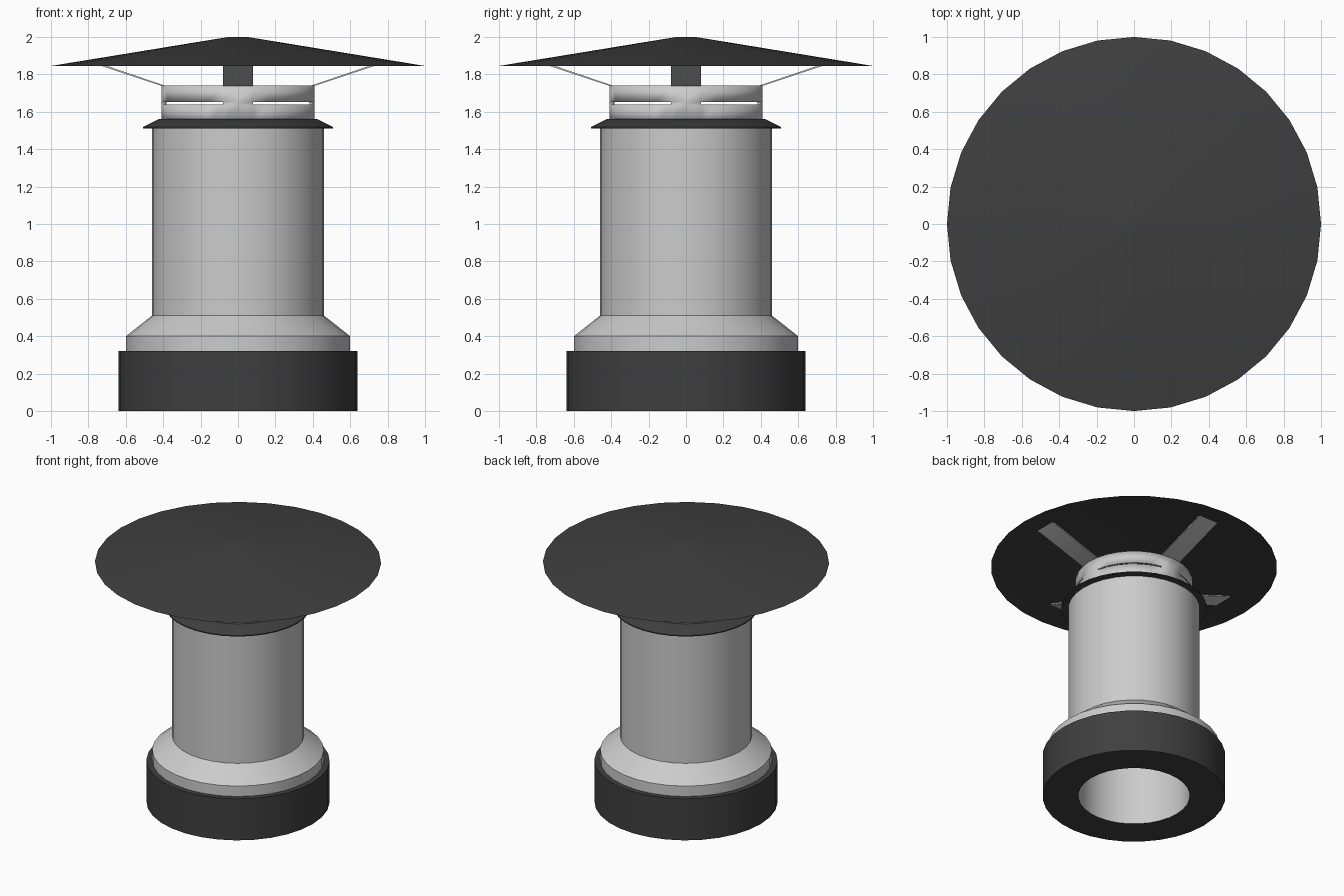
import bpy, bmesh
from math import sin, cos, pi, radians

if "Cube" in bpy.data.objects:
    bpy.data.objects.remove(bpy.data.objects["Cube"])

SIDES = 32

dark = bpy.data.materials.new("dark_metal")
dark.diffuse_color = (0.05, 0.05, 0.052, 1)
dark.use_nodes = True
dark.node_tree.nodes["Principled BSDF"].inputs["Base Color"].default_value = dark.diffuse_color


def finish(bm, name, mat=None):
    bmesh.ops.remove_doubles(bm, verts=bm.verts[:], dist=1e-5)
    me = bpy.data.meshes.new(name)
    bm.to_mesh(me)
    bm.free()
    ob = bpy.data.objects.new(name, me)
    bpy.context.collection.objects.link(ob)
    if mat:
        me.materials.append(mat)
    bpy.ops.object.select_all(action='DESELECT')
    ob.select_set(True)
    bpy.context.view_layer.objects.active = ob
    bpy.ops.object.shade_smooth_by_angle(angle=radians(30))
    return ob


def revolve(name, profile, mat=None, skip=lambda ring, side: False):
    """Spin (radius, z) points round z; skip leaves chosen faces open."""
    bm = bmesh.new()
    rings = []
    for r, z in profile:
        if r == 0:
            rings.append([bm.verts.new((0, 0, z))] * SIDES)
        else:
            rings.append([bm.verts.new((r * cos(2 * pi * i / SIDES), r * sin(2 * pi * i / SIDES), z))
                          for i in range(SIDES)])
    for k in range(len(rings) - 1):
        a, b = rings[k], rings[k + 1]
        for i in range(SIDES):
            if skip(k, i):
                continue
            j = (i + 1) % SIDES
            bm.faces.new(list(dict.fromkeys((a[i], a[j], b[j], b[i]))))
    return finish(bm, name, mat)


# Dark base sleeve with the flue opening underneath
revolve("base_sleeve", [(.39, 0), (.64, 0), (.64, .32), (.59, .32)], dark)

# Main pipe with flared foot, and its inner lining
revolve("main_pipe", [(.60, .31), (.60, .40), (.46, .51), (.46, 1.515)])
revolve("inner_lining", [(.39, 1.56), (.39, 0)])

# Dark sloped skirt at the top of the pipe
revolve("rain_skirt", [(.45, 1.51), (.508, 1.51), (.508, 1.518), (.42, 1.562), (.40, 1.562)], dark)

# Upper collar with four slots, each six sides wide
collar = revolve("slotted_collar", [(.41, 1.54), (.41, 1.638), (.41, 1.652), (.41, 1.74)],
                 skip=lambda ring, side: ring == 1 and 1 <= side % 8 <= 6)
wall = collar.modifiers.new("wall", 'SOLIDIFY')
wall.thickness = 0.02
wall.offset = -1

# Four straps carrying the cap
strap_profile = [(.385, 1.738), (.407, 1.738), (.812, 1.872), (.795, 1.877)]
for n in range(4):
    c, s = cos(n * pi / 2), sin(n * pi / 2)
    bm = bmesh.new()
    ends = [[bm.verts.new((x * c - y * s, x * s + y * c, z)) for x, z in strap_profile]
            for y in (-.08, .08)]
    bm.faces.new(ends[0])
    bm.faces.new(ends[1][::-1])
    for i in range(4):
        j = (i + 1) % 4
        bm.faces.new((ends[0][j], ends[0][i], ends[1][i], ends[1][j]))
    bmesh.ops.recalc_face_normals(bm, faces=bm.faces[:])
    finish(bm, f"cap_strap_{n + 1}")

# Hollow conical rain cap with a small flat tip
revolve("rain_cap", [(0, 1.99), (.05, 1.99), (1, 1.845), (.05, 2), (0, 2)], dark)
